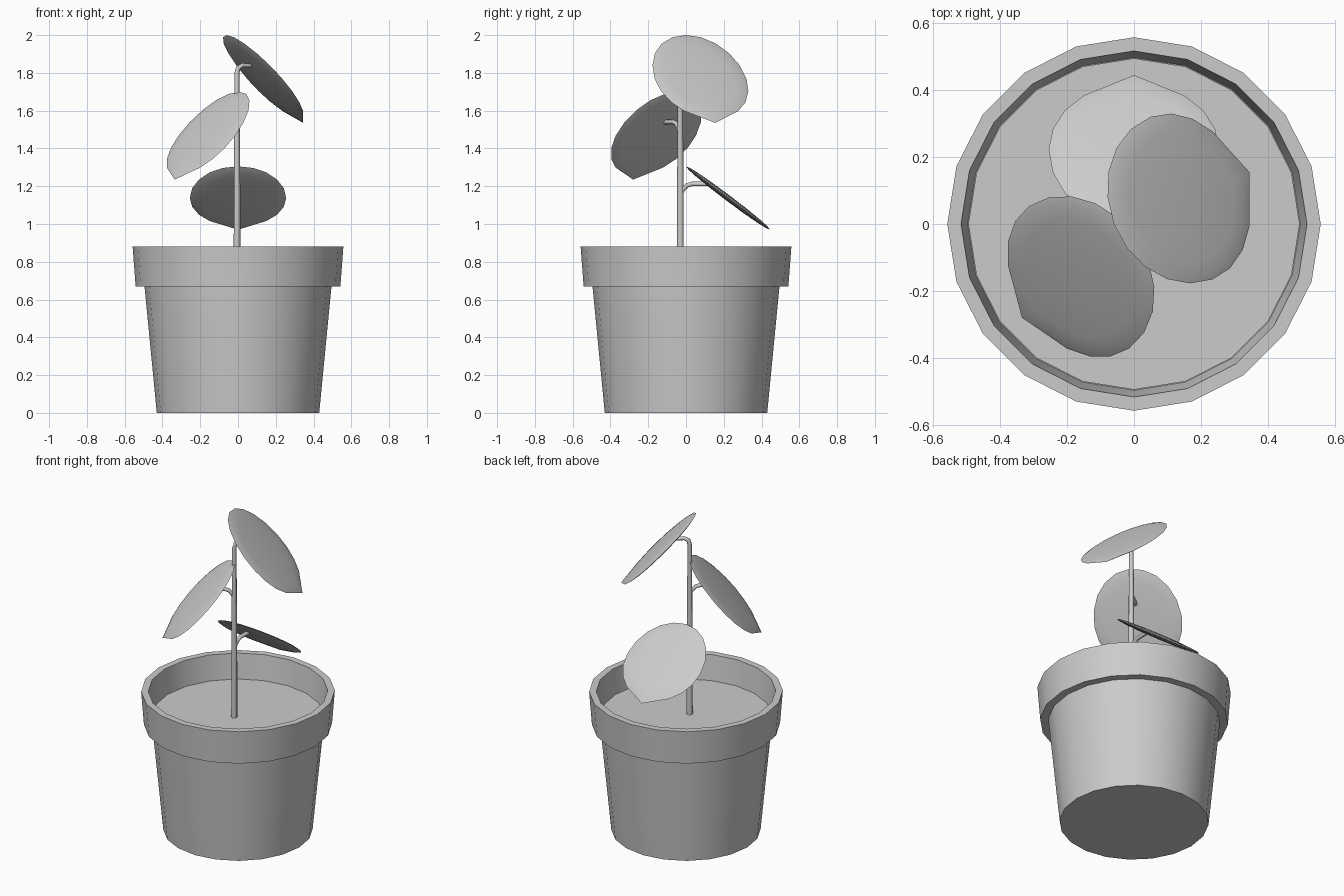
import bpy, bmesh
from math import sin, cos, pi, radians, sqrt
from mathutils import Vector

if "Cube" in bpy.data.objects:
    bpy.data.objects.remove(bpy.data.objects["Cube"])


def make_object(name, bm, angle=35):
    bmesh.ops.recalc_face_normals(bm, faces=bm.faces)
    mesh = bpy.data.meshes.new(name)
    bm.to_mesh(mesh)
    bm.free()
    ob = bpy.data.objects.new(name, mesh)
    bpy.context.collection.objects.link(ob)
    bpy.ops.object.select_all(action='DESELECT')
    bpy.context.view_layer.objects.active = ob
    ob.select_set(True)
    bpy.ops.object.shade_smooth_by_angle(angle=radians(angle))
    return ob


def bridge(bm, a, b):
    n = len(a)
    for i in range(n):
        j = (i + 1) % n
        bm.faces.new((a[i], a[j], b[j], b[i]))


def lathe(name, profile, sides=20):
    bm = bmesh.new()
    rings = [[bm.verts.new((r * cos(2 * pi * i / sides), r * sin(2 * pi * i / sides), z))
              for i in range(sides)] for r, z in profile]
    for a, b in zip(rings, rings[1:]):
        bridge(bm, a, b)
    bm.faces.new(rings[0])
    bm.faces.new(rings[-1])
    return make_object(name, bm)


def leaf(name, base, tip, half_width, half_thick=0.016, n=20):
    base, tip = Vector(base), Vector(tip)
    axis = (tip - base) / 2
    centre = (tip + base) / 2
    side = Vector((0, 0, 1)).cross(axis).normalized()
    normal = axis.normalized().cross(side)

    bm = bmesh.new()

    def ring(r, sign):
        vs = []
        for i in range(n):
            c, s = cos(2 * pi * i / n), sin(2 * pi * i / n)
            # rounded outline with the tip vertex pulled to a point
            along = 1.0 if i == 0 else c * (0.9 if c > 0 else 1.0)
            vs.append(bm.verts.new(centre + axis * along * r + side * half_width * s * r
                                   + normal * sign * half_thick * sqrt(1 - r * r)))
        return vs

    edge = ring(1, 0)
    for sign in (1, -1):
        prev = edge
        for r in (0.92, 0.75, 0.4):
            cur = ring(r, sign)
            bridge(bm, prev, cur)
            prev = cur
        mid = bm.verts.new(centre + normal * sign * half_thick)
        for i in range(n):
            bm.faces.new((prev[i], prev[(i + 1) % n], mid))
    return make_object(name, bm)


def tube(name, points, sides=8):
    # points: (x, y, z, radius)
    bm = bmesh.new()
    pos = [Vector(p[:3]) for p in points]
    first = (pos[1] - pos[0]).normalized()
    u = first.orthogonal().normalized()
    rings = []
    for i, p in enumerate(pos):
        t = (pos[min(i + 1, len(pos) - 1)] - pos[max(i - 1, 0)]).normalized()
        u = (u - t * u.dot(t)).normalized()
        v = t.cross(u)
        rings.append([bm.verts.new(p + points[i][3] * (u * cos(2 * pi * k / sides)
                                                       + v * sin(2 * pi * k / sides)))
                      for k in range(sides)])
    for a, b in zip(rings, rings[1:]):
        bridge(bm, a, b)
    bm.faces.new(rings[0])
    bm.faces.new(rings[-1])
    return make_object(name, bm, 50)


# Pot with rim, closed at soil level
lathe("pot", [(0.43, 0), (0.495, 0.67), (0.542, 0.67), (0.558, 0.88),
              (0.517, 0.88), (0.497, 0.71)])
# Soil
lathe("soil", [(0.493, 0.70), (0.495, 0.725)])

# Main stem, bending over into the top leaf
SX, SY = -0.005, -0.03
tube("stem", [(SX, SY, 0.70, 0.018), (SX, SY, 1.2, 0.017), (SX, SY, 1.80, 0.013),
              (SX + 0.006, SY + 0.004, 1.827, 0.013), (SX + 0.027, SY + 0.018, 1.84, 0.012),
              (0.085, 0.045, 1.838, 0.009)])


# Side stalks: rise out of the stem, then level off to the leaf
def stalk(name, end, r=0.012):
    start = Vector((SX, SY, end[2] - 0.05))
    flat = Vector((end[0] - SX, end[1] - SY, 0))
    steps = [(0, 0), (0.12, 0.025), (0.25, 0.043), (0.42, 0.05), (1, 0.05)]
    tube(name, [(*(start + flat * f + Vector((0, 0, h))), r) for f, h in steps])


stalk("middle_stalk", (-0.115, -0.12, 1.54))
stalk("lower_stalk", (0.0, 0.115, 1.212))

# Leaves
leaf("top_leaf", (-0.06, 0.0, 2.0), (0.345, 0.155, 1.535), 0.26)
leaf("middle_leaf", (0.005, -0.04, 1.70), (-0.335, -0.28, 1.235), 0.26)
leaf("lower_leaf", (0.0, 0.0, 1.305), (0.0, 0.445, 0.97), 0.255)
